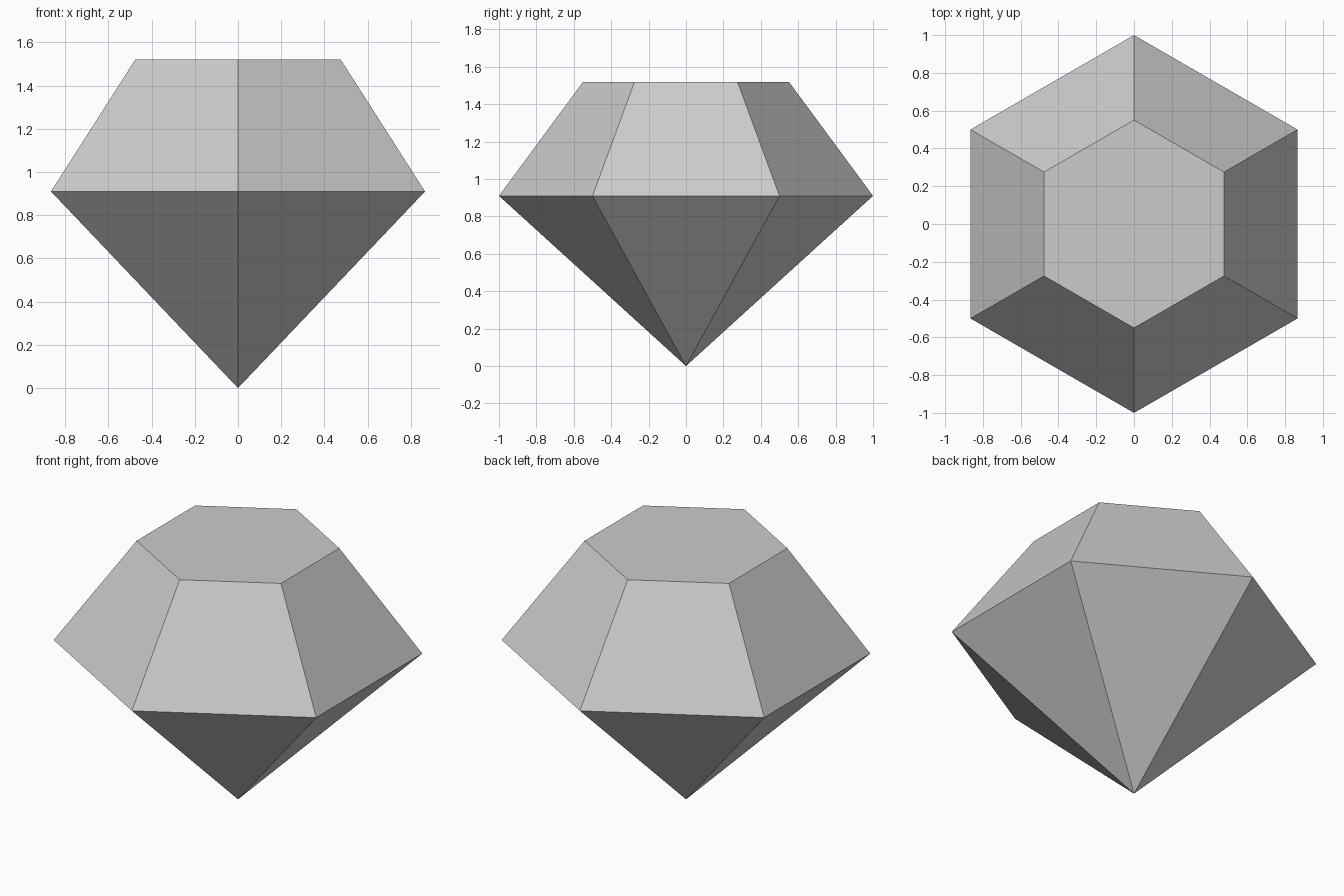
import bpy
import bmesh
from math import cos, sin, pi

cube = bpy.data.objects.get("Cube")
if cube:
    bpy.data.objects.remove(cube, do_unlink=True)

SIDES = 6
GIRDLE_RADIUS, GIRDLE_Z = 1.0, 0.91
TABLE_RADIUS, TABLE_Z = 0.55, 1.52

# Plain grey stone
grey = bpy.data.materials.new("stone_grey")
grey.use_nodes = True
colour = (0.6, 0.6, 0.6, 1)
grey.diffuse_color = colour
grey.node_tree.nodes["Principled BSDF"].inputs["Base Color"].default_value = colour

bm = bmesh.new()


def ring(radius, z):
    """Hexagon of vertices with a corner towards the front and back."""
    angles = [pi / 2 + 2 * pi * i / SIDES for i in range(SIDES)]
    return [bm.verts.new((radius * cos(a), radius * sin(a), z)) for a in angles]


girdle = ring(GIRDLE_RADIUS, GIRDLE_Z)
table = ring(TABLE_RADIUS, TABLE_Z)
tip = bm.verts.new((0, 0, 0))

# Flat table, sloping crown facets and pointed pavilion facets
bm.faces.new(table)
for i in range(SIDES):
    j = (i + 1) % SIDES
    bm.faces.new((girdle[i], girdle[j], table[j], table[i]))
    bm.faces.new((girdle[j], girdle[i], tip))
bmesh.ops.recalc_face_normals(bm, faces=bm.faces)

mesh = bpy.data.meshes.new("cut_gem")
bm.to_mesh(mesh)
bm.free()
mesh.materials.append(grey)
gem = bpy.data.objects.new("cut_gem", mesh)
bpy.context.collection.objects.link(gem)
